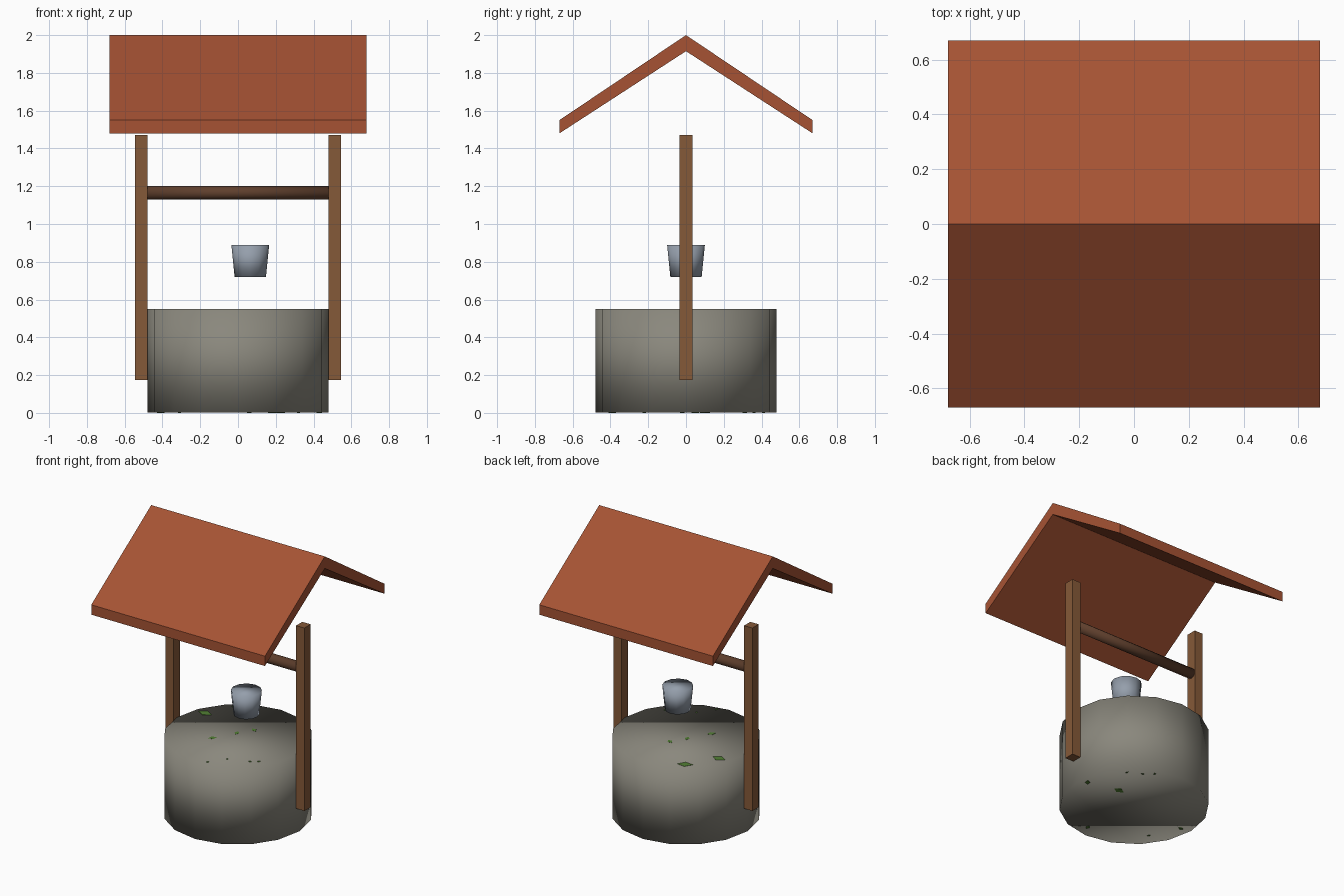
import bpy, bmesh, math
from mathutils import Matrix

if "Cube" in bpy.data.objects:
    bpy.data.objects.remove(bpy.data.objects["Cube"])


def mat(name, rgb):
    m = bpy.data.materials.new(name)
    m.diffuse_color = (*rgb, 1)
    m.use_nodes = True
    m.node_tree.nodes["Principled BSDF"].inputs["Base Color"].default_value = m.diffuse_color
    return m


ROOF = mat("roof_red", (0.38, 0.086, 0.034))
WOOD = mat("post_wood", (0.235, 0.10, 0.04))
DARK = mat("dark_wood", (0.115, 0.05, 0.026))
STONE = mat("stone_grey", (0.255, 0.245, 0.205))
METAL = mat("bucket_metal", (0.30, 0.345, 0.41))
MOSS = mat("moss_green", (0.085, 0.215, 0.034))


def finish(name, bm, material, smooth=False):
    bmesh.ops.recalc_face_normals(bm, faces=bm.faces)
    for f in bm.faces:
        f.smooth = smooth
    me = bpy.data.meshes.new(name)
    bm.to_mesh(me)
    bm.free()
    me.materials.append(material)
    ob = bpy.data.objects.new(name, me)
    bpy.context.collection.objects.link(ob)
    return ob


def drum(name, material, sides, r_bottom, r_top, length, matrix):
    # capped cylinder or cone, softly shaded right over the rims
    bm = bmesh.new()
    bmesh.ops.create_cone(bm, cap_ends=True, segments=sides, radius1=r_bottom,
                          radius2=r_top, depth=length, matrix=matrix)
    return finish(name, bm, material, True)


def box(name, material, center, size):
    bm = bmesh.new()
    bmesh.ops.create_cube(bm, size=1, matrix=Matrix.Translation(center)
                          @ Matrix.Diagonal((*size, 1)))
    return finish(name, bm, material)


# Stone wall, solid drum
drum("stone_wall", STONE, 16, 0.48, 0.48, 0.548, Matrix.Translation((0, 0, 0.275)))

# Posts on each side
for side, label in ((-1, "left"), (1, "right")):
    box(label + "_post", WOOD, (side * 0.512, 0, 0.8225), (0.065, 0.07, 1.295))

# Winding axle between the posts
drum("axle", DARK, 12, 0.035, 0.035, 0.96,
     Matrix.Translation((0, 0, 1.165)) @ Matrix.Rotation(math.pi / 2, 4, 'Y'))

# Hanging bucket
drum("bucket", METAL, 12, 0.083, 0.1, 0.17, Matrix.Translation((0.065, 0, 0.805)))

# Gabled roof: chevron profile extruded along x
profile = [(-0.67, 1.48), (0, 1.915), (0.67, 1.48), (0.67, 1.55), (0, 2.0), (-0.67, 1.55)]
bm = bmesh.new()
ends = [[bm.verts.new((x, y, z)) for y, z in profile] for x in (-0.68, 0.68)]
for i in range(6):
    j = (i + 1) % 6
    bm.faces.new((ends[0][i], ends[0][j], ends[1][j], ends[1][i]))
for e in ends:
    for quad in ((0, 1, 4, 5), (1, 2, 3, 4)):
        bm.faces.new([e[k] for k in quad])
finish("roof", bm, ROOF)

# Moss flecks, nearly flush with the top and bottom of the wall (x, y, radius)
top = [(-0.37, 0.16, 0.05), (-0.115, -0.12, 0.03), (-0.03, 0.03, 0.025),
       (0.035, 0.13, 0.025), (-0.245, 0.36, 0.05), (0.07, -0.44, 0.012),
       (0.147, -0.33, 0.01), (0.286, -0.275, 0.012), (0.334, -0.244, 0.012)]
bottom = [(0.21, 0.10, 0.04), (0.43, 0.05, 0.025), (0.32, 0.31, 0.012),
          (0.23, 0.36, 0.012), (0.17, 0.41, 0.012), (0.06, -0.39, 0.02),
          (-0.31, -0.22, 0.012), (-0.41, -0.02, 0.02)]
bm = bmesh.new()
for z, flecks in ((0.549, top), (0.001, bottom)):
    for i, (x, y, r) in enumerate(flecks):
        bmesh.ops.create_cone(bm, cap_ends=True, segments=4, radius1=r, radius2=r, depth=0.002,
                              matrix=Matrix.Translation((x, y, z)) @ Matrix.Rotation(i * 0.9, 4, 'Z')
                              @ Matrix.Diagonal((1, 0.65, 1, 1)))
finish("moss_flecks", bm, MOSS)
